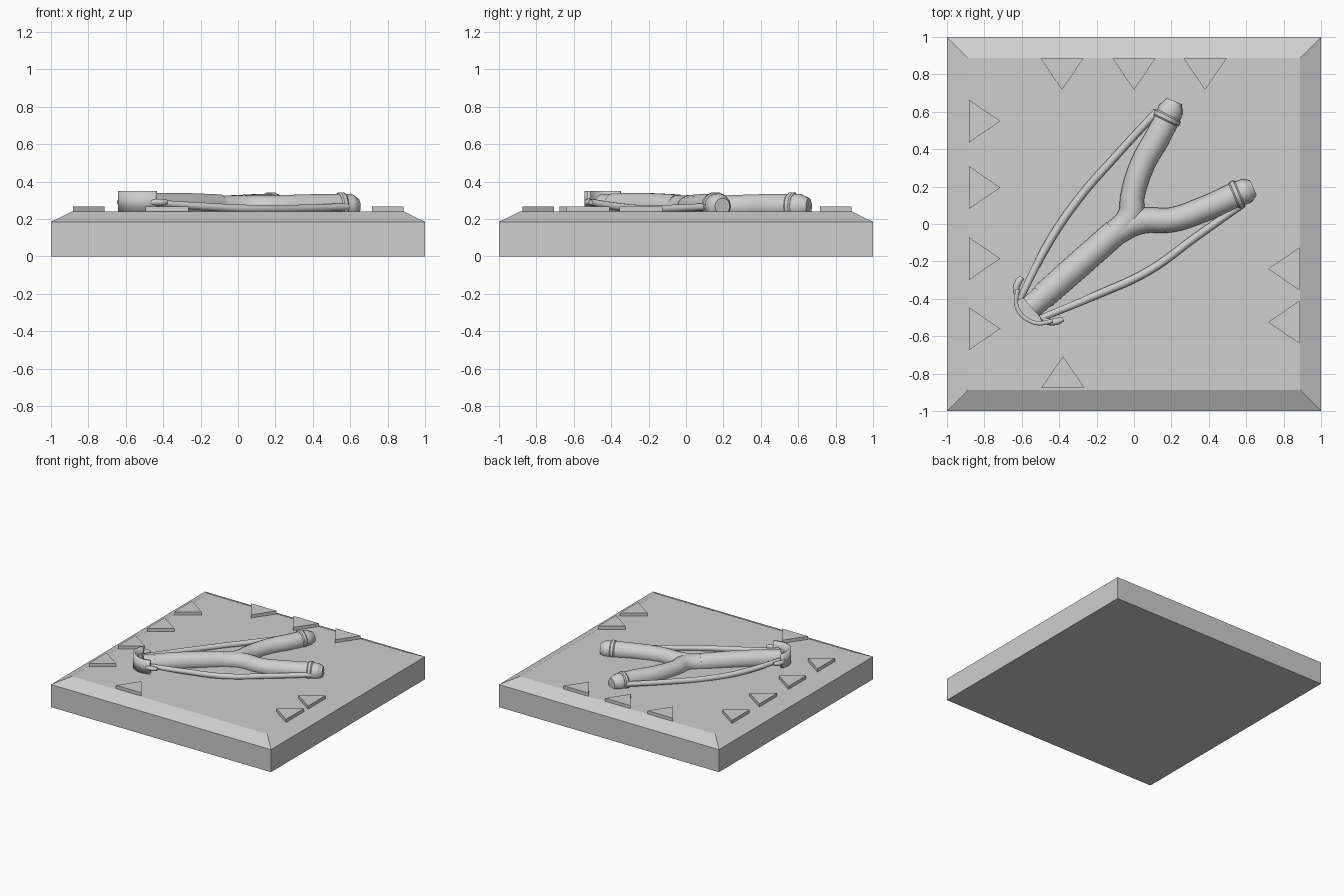
import bpy, bmesh, math

if "Cube" in bpy.data.objects:
    bpy.data.objects.remove(bpy.data.objects["Cube"])

grey = bpy.data.materials.new("light grey")
grey.diffuse_color = (0.62, 0.62, 0.62, 1)
grey.use_nodes = True
grey.node_tree.nodes["Principled BSDF"].inputs["Base Color"].default_value = grey.diffuse_color


def mesh_object(name, bm):
    bmesh.ops.recalc_face_normals(bm, faces=bm.faces)
    me = bpy.data.meshes.new(name)
    bm.to_mesh(me)
    bm.free()
    me.materials.append(grey)
    ob = bpy.data.objects.new(name, me)
    bpy.context.collection.objects.link(ob)
    return ob


def loft(name, loops):
    """Closed solid through equal-length loops of points."""
    bm = bmesh.new()
    rows = [[bm.verts.new(p) for p in loop] for loop in loops]
    n = len(rows[0])
    for a, b in zip(rows, rows[1:]):
        for i in range(n):
            j = (i + 1) % n
            bm.faces.new((a[i], a[j], b[j], b[i]))
    bm.faces.new(rows[0])
    bm.faces.new(rows[-1])
    return mesh_object(name, bm)


def curve_object(name, pts, strip=0.0):
    """Smooth path. pts are (x, y, z, radius); strip makes a flat upright band."""
    cu = bpy.data.curves.new(name, 'CURVE')
    cu.dimensions = '2D' if strip else '3D'
    cu.fill_mode = 'NONE' if strip else 'FULL'
    cu.resolution_u = 6
    if strip:
        cu.extrude = strip
    else:
        cu.bevel_depth = 1.0
        cu.bevel_resolution = 5
        cu.use_fill_caps = True
    sp = cu.splines.new('BEZIER')
    sp.bezier_points.add(len(pts) - 1)
    for bp, (x, y, z, r) in zip(sp.bezier_points, pts):
        bp.co = (x, y, 0 if strip else z)
        bp.radius = r
        bp.handle_left_type = bp.handle_right_type = 'AUTO'
    cu.materials.append(grey)
    ob = bpy.data.objects.new(name, cu)
    bpy.context.collection.objects.link(ob)
    if strip:
        ob.location.z = pts[0][2]
    bpy.ops.object.select_all(action='DESELECT')
    ob.select_set(True)
    bpy.context.view_layer.objects.active = ob
    bpy.ops.object.convert(target='MESH')
    ob = bpy.context.view_layer.objects.active
    bpy.ops.object.shade_smooth_by_angle(angle=math.radians(35))
    return ob


# Base plate with sloped top edges
def square(h, z):
    return [(-h, -h, z), (h, -h, z), (h, h, z), (-h, h, z)]


loft("base_plate", [square(1, 0), square(1, 0.185), square(0.887, 0.24)])

# Triangular teeth: centre along the edge, edge direction pointing inwards
teeth = [((-0.385, 0.885), (0, -1)), ((0, 0.885), (0, -1)), ((0.38, 0.885), (0, -1)),
         ((-0.883, 0.55), (1, 0)), ((-0.883, 0.195), (1, 0)),
         ((-0.883, -0.185), (1, 0)), ((-0.883, -0.56), (1, 0)),
         ((0.885, -0.24), (-1, 0)), ((0.885, -0.525), (-1, 0)),
         ((-0.38, -0.875), (0, 1))]
for k, ((x, y), (dx, dy)) in enumerate(teeth):
    tri = [(x - dy * 0.115, y + dx * 0.115), (x + dx * 0.168, y + dy * 0.168),
           (x + dy * 0.115, y - dx * 0.115)]
    loft(f"triangle_tooth_{k + 1}", [[(a, b, z) for a, b in tri] for z in (0.23, 0.266)])

# Wooden handle and grip wrap
curve_object("handle", [(-0.55, -0.445, 0.27, 0.064), (-0.3, -0.222, 0.27, 0.066),
                        (-0.06, -0.01, 0.26, 0.066), (0.0, 0.045, 0.26, 0.055)])
curve_object("grip_wrap", [(-0.487, -0.388, 0.269, 0.070), (-0.3, -0.222, 0.269, 0.072),
                           (-0.10, -0.045, 0.262, 0.071)])

# Fork arms with tapered tips
curve_object("fork_arm_right", [(-0.11, -0.055, 0.26, 0.066), (0.03, 0.015, 0.26, 0.069),
                                (0.2, 0.022, 0.262, 0.066), (0.38, 0.082, 0.267, 0.067),
                                (0.55, 0.157, 0.268, 0.069), (0.605, 0.18, 0.268, 0.066),
                                (0.638, 0.195, 0.268, 0.044)])
curve_object("fork_arm_upper", [(-0.11, -0.055, 0.26, 0.066), (-0.02, 0.04, 0.26, 0.069),
                                (-0.008, 0.15, 0.262, 0.064), (0.048, 0.325, 0.266, 0.066),
                                (0.13, 0.47, 0.268, 0.068), (0.197, 0.61, 0.268, 0.067),
                                (0.216, 0.657, 0.268, 0.044)])

# Binding rings near the tips
for name, x, y, dx, dy in (("right", 0.55, 0.157, 0.92, 0.39), ("upper", 0.175, 0.568, 0.44, 0.9)):
    curve_object(f"binding_ring_{name}",
                 [(x + dx * t, y + dy * t, 0.268, r)
                  for t, r in ((-0.018, 0.07), (-0.01, 0.077), (0.01, 0.077), (0.018, 0.07))])

# Elastic bands
curve_object("elastic_band_upper", [(0.12, 0.6, 0.27, 0.02), (-0.1, 0.36, 0.258, 0.021),
                                    (-0.3, 0.13, 0.252, 0.022), (-0.45, -0.09, 0.26, 0.022),
                                    (-0.605, -0.39, 0.29, 0.018)])
curve_object("elastic_band_lower", [(0.585, 0.11, 0.265, 0.02), (0.33, -0.07, 0.256, 0.021),
                                    (0.08, -0.25, 0.254, 0.022), (-0.2, -0.38, 0.268, 0.021),
                                    (-0.5, -0.505, 0.29, 0.018)])

# Pouch strip around the handle end
pouch = curve_object("pouch", [(x, y, 0.293, 1) for x, y in
                               ((-0.622, -0.35), (-0.631, -0.42), (-0.612, -0.472),
                                (-0.57, -0.511), (-0.513, -0.531), (-0.435, -0.518))], strip=0.057)
sol = pouch.modifiers.new("thickness", 'SOLIDIFY')
sol.thickness = 0.022
sol.offset = 0

# Band loops tucked through the pouch ends
curve_object("band_loop_left", [(-0.605, -0.40, 0.29, 0.016), (-0.63, -0.355, 0.29, 0.017),
                                (-0.618, -0.31, 0.29, 0.019), (-0.597, -0.285, 0.29, 0.013)])
curve_object("band_loop_bottom", [(-0.49, -0.50, 0.29, 0.016), (-0.455, -0.523, 0.29, 0.017),
                                  (-0.41, -0.52, 0.29, 0.019), (-0.378, -0.508, 0.29, 0.013)])
